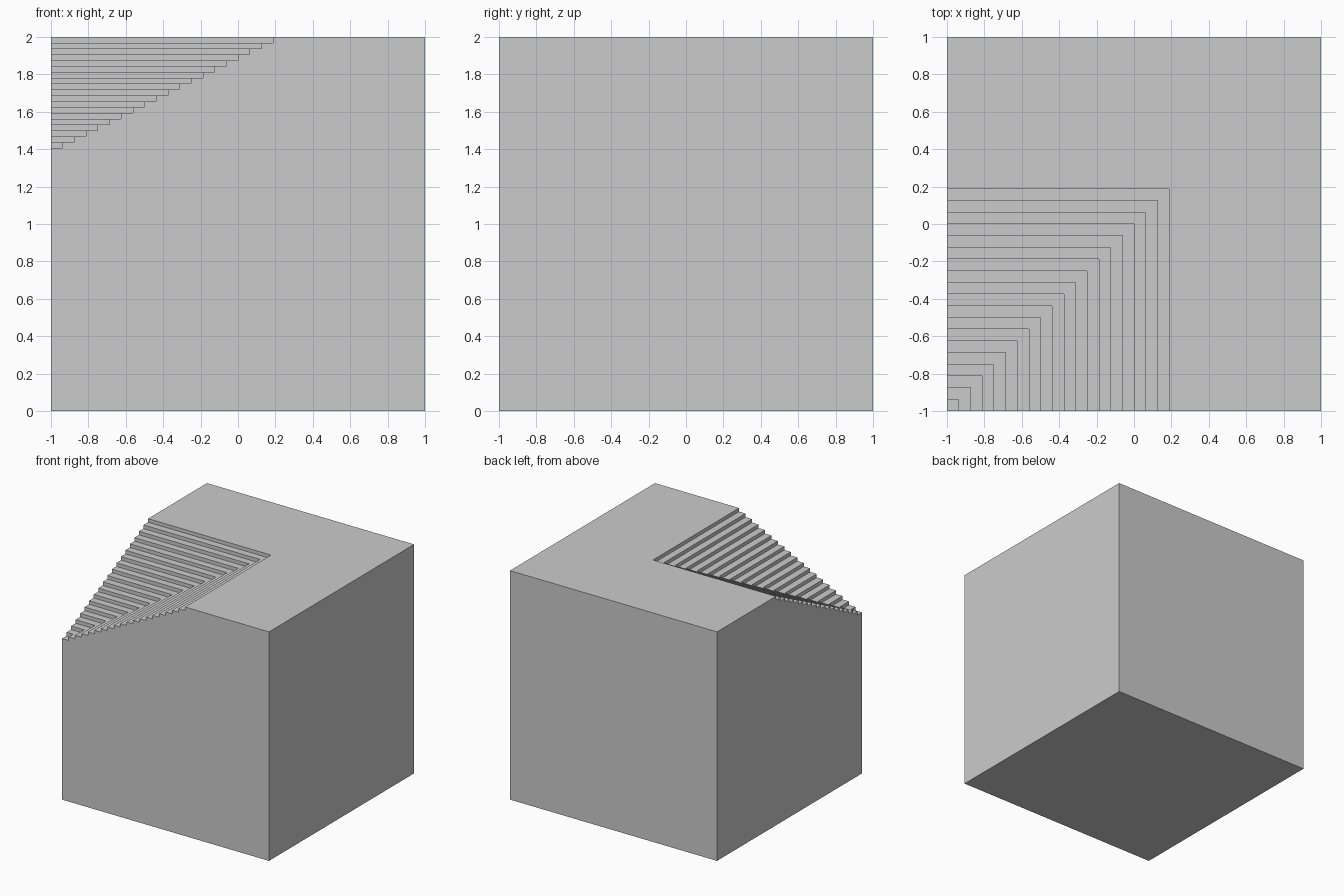
import bpy, bmesh

if "Cube" in bpy.data.objects:
    bpy.data.objects.remove(bpy.data.objects["Cube"])

STEPS, RUN, RISE, TOP = 19, 1 / 16, 1 / 32, 2.0
BASE = TOP - STEPS * RISE

bm = bmesh.new()
V = lambda x, y, z: bm.verts.new((x, y, z))

# Stair profile: distance from the cut corner, and height
profile = []
for k in range(1, STEPS + 1):
    d = -1 + k * RUN
    profile += [(d, BASE + (k - 1) * RISE), (d, BASE + k * RISE)]

# The profile along the front wall, the mitre diagonal and the left wall
corner = V(-1, -1, BASE)
front = [V(d, -1, z) for d, z in profile]
mitre = [V(d, d, z) for d, z in profile]
left = [V(-1, d, z) for d, z in profile]

# Treads and risers
bm.faces.new((corner, front[0], mitre[0], left[0]))
for i in range(len(profile) - 1):
    bm.faces.new((front[i], front[i + 1], mitre[i + 1], mitre[i]))
    bm.faces.new((mitre[i], mitre[i + 1], left[i + 1], left[i]))

# Block walls, underside and top
b = [V(x, y, 0) for x, y in ((-1, -1), (1, -1), (1, 1), (-1, 1))]
t = [V(x, y, TOP) for x, y in ((1, -1), (1, 1), (-1, 1))]
bm.faces.new((b[0], b[1], t[0], *reversed(front), corner))
bm.faces.new((b[1], b[2], t[1], t[0]))
bm.faces.new((b[2], b[3], t[2], t[1]))
bm.faces.new((b[3], b[0], corner, *left, t[2]))
bm.faces.new(b[::-1])
bm.faces.new((*t, left[-1], mitre[-1], front[-1]))
bmesh.ops.recalc_face_normals(bm, faces=bm.faces)

mesh = bpy.data.meshes.new("stepped_corner_block")
bm.to_mesh(mesh)
bm.free()
bpy.context.collection.objects.link(bpy.data.objects.new("stepped_corner_block", mesh))
